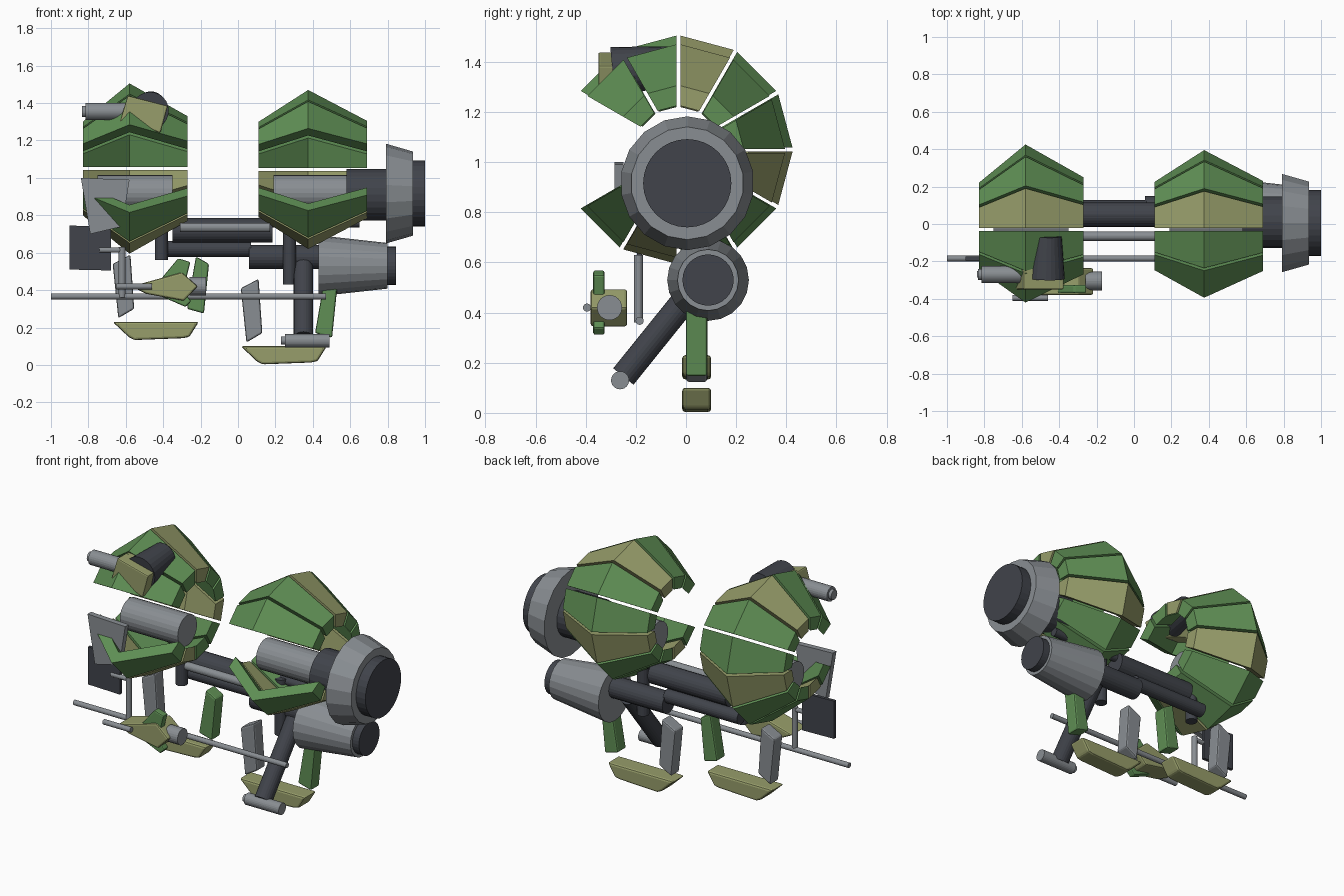
import bpy, bmesh, math
from mathutils import Vector

if "Cube" in bpy.data.objects:
    bpy.data.objects.remove(bpy.data.objects["Cube"])


def material(name, rgb):
    m = bpy.data.materials.new(name)
    m.diffuse_color = (*rgb, 1)
    m.use_nodes = True
    m.node_tree.nodes["Principled BSDF"].inputs["Base Color"].default_value = m.diffuse_color
    return m


GREEN = material("leaf green", (0.115, 0.275, 0.09))
OLIVE = material("olive", (0.31, 0.34, 0.145))
GREY = material("steel grey", (0.25, 0.27, 0.29))
DARK = material("dark slate", (0.052, 0.057, 0.07))


def finish(name, bm, mat):
    bmesh.ops.recalc_face_normals(bm, faces=bm.faces)
    me = bpy.data.meshes.new(name)
    bm.to_mesh(me)
    bm.free()
    me.materials.append(mat)
    ob = bpy.data.objects.new(name, me)
    bpy.context.collection.objects.link(ob)
    return ob


def tube(name, a, b, r1, mat, r2=None, sides=24):
    """Capped cylinder or cone between two points."""
    a, b = Vector(a), Vector(b)
    bm = bmesh.new()
    bmesh.ops.create_cone(bm, cap_ends=True, segments=sides, radius1=r1,
                          radius2=r1 if r2 is None else r2, depth=(b - a).length)
    ob = finish(name, bm, mat)
    ob.rotation_mode = 'QUATERNION'
    ob.rotation_quaternion = (b - a).to_track_quat('Z', 'Y')
    ob.location = (a + b) / 2
    return ob


def xtube(name, x0, x1, y, z, r1, mat, r2=None, sides=24):
    return tube(name, (x0, y, z), (x1, y, z), r1, mat, r2, sides)


def slab(name, outline, y0, y1, mat, bevel=0.0, shift=(0, 0)):
    """Outline in x/z, extruded from y0 to y1."""
    bm = bmesh.new()
    f = bm.faces.new([bm.verts.new((x + shift[0], y0, z + shift[1])) for x, z in outline])
    ext = bmesh.ops.extrude_face_region(bm, geom=[f])
    for v in ext["geom"]:
        if isinstance(v, bmesh.types.BMVert):
            v.co.y = y1
    ob = finish(name, bm, mat)
    if bevel:
        mod = ob.modifiers.new("bevel", 'BEVEL')
        mod.width = bevel
        mod.segments = 2
    return ob


def shell(side, profile, cy, cz, gap=0.008):
    """Ring of ten ridged plates, open toward the front."""
    colours = {60: OLIVE, -30: OLIVE, -120: OLIVE}
    for start in range(-150, 150, 30):
        bm = bmesh.new()
        rings = []
        for deg, off in ((start, gap), (start + 30, -gap)):
            a = math.radians(deg)
            c, s = math.cos(a), math.sin(a)
            rings.append([bm.verts.new((x, cy + r * c - off * s, cz + r * s + off * c))
                          for x, r in profile])
        n = len(profile)
        for i in range(n):
            j = (i + 1) % n
            bm.faces.new((rings[0][i], rings[0][j], rings[1][j], rings[1][i]))
        for ring in rings:      # end faces, one quad on each side of the ridge
            bm.faces.new((ring[0], ring[1], ring[4], ring[5]))
            bm.faces.new((ring[1], ring[2], ring[3], ring[4]))
        finish(f"{side}_shell_plate", bm, colours.get(start, GREEN))


# Segmented shells
shell("left", [(-0.83, 0.25), (-0.58, 0.455), (-0.27, 0.28),
               (-0.27, 0.195), (-0.58, 0.375), (-0.83, 0.17)], -0.03, 1.05)
shell("right", [(0.11, 0.255), (0.375, 0.425), (0.69, 0.26),
                (0.69, 0.18), (0.375, 0.35), (0.11, 0.18)], -0.03, 1.045)

# Cores inside the shells
xtube("left_core", -0.75, -0.35, 0, 0.92, 0.095, GREY)
xtube("right_core", 0.19, 0.58, 0, 0.92, 0.095, GREY)

# Main engine
xtube("engine_shaft", 0.58, 0.80, 0.01, 0.91, 0.137, DARK)
xtube("engine_ring", 0.79, 0.935, 0.005, 0.916, 0.267, GREY, 0.225, 18)
xtube("engine_cap", 0.93, 1.0, 0.005, 0.916, 0.176, DARK, sides=32)

# Lower engine
xtube("lower_shaft", 0.06, 0.45, 0.085, 0.577, 0.064, DARK)
xtube("lower_engine", 0.43, 0.80, 0.088, 0.53, 0.163, GREY, 0.122, 20)
xtube("lower_engine_cap", 0.79, 0.845, 0.088, 0.53, 0.102, DARK, sides=32)

# Cross bars joining both halves
xtube("main_bar", -0.35, 0.185, 0.05, 0.72, 0.065, DARK)
xtube("long_bar", -0.35, 0.65, 0.05, 0.76, 0.026, DARK)
xtube("lower_bar", -0.44, 0.07, 0.085, 0.62, 0.042, DARK)
xtube("pipe", -0.31, 0.17, -0.065, 0.735, 0.025, GREY)
tube("left_post", (-0.41, 0.03, 0.56), (-0.41, 0.03, 0.78), 0.035, DARK)
tube("right_post", (0.275, 0.03, 0.43), (0.275, 0.03, 0.78), 0.035, DARK)

# Front strut and foot
tube("front_strut", (0.35, -0.25, 0.145), (0.35, 0.06, 0.53), 0.052, DARK)
xtube("foot", 0.25, 0.49, -0.263, 0.13, 0.036, GREY)
xtube("foot_tip", 0.23, 0.26, -0.263, 0.13, 0.022, GREY)

# Landing skids with their two legs
for side, shift in (("right", (0, 0)), ("left", (-0.685, 0.13))):
    slab(f"{side}_skid", [(0.015, 0.10), (0.475, 0.10), (0.425, 0.02), (0.39, 0.013),
                          (0.13, 0.003), (0.10, 0.02)], -0.015, 0.1, OLIVE, 0.012, shift)
    slab(f"{side}_inner_leg", [(0.015, 0.41), (0.11, 0.46), (0.13, 0.17), (0.045, 0.12)],
         0.0, 0.085, GREY, 0.01, shift)
    slab(f"{side}_outer_leg", [(0.46, 0.45), (0.53, 0.41), (0.503, 0.145), (0.412, 0.17)],
         0.0, 0.085, GREEN, 0.01, shift)

# Long rod with hanger and side panel
xtube("long_rod", -1.0, 0.47, -0.185, 0.367, 0.016, GREY, sides=16)
tube("rod_hanger", (-0.62, -0.19, 0.36), (-0.62, -0.19, 0.63), 0.018, GREY, sides=16)
xtube("hanger_arm", -0.74, -0.61, -0.19, 0.615, 0.014, GREY, sides=16)
slab("side_panel", [(-0.9, 0.51), (-0.68, 0.505), (-0.68, 0.74), (-0.9, 0.745)],
     -0.195, -0.175, DARK)
slab("front_plate", [(-0.84, 1.0), (-0.58, 0.99), (-0.62, 0.74), (-0.79, 0.70)],
     -0.285, -0.25, GREY)

# Lower pod
slab("pod_body", [(-0.57, 0.42), (-0.30, 0.495), (-0.215, 0.42), (-0.29, 0.343),
                  (-0.49, 0.38)], -0.38, -0.235, OLIVE, 0.01)
slab("pod_upper_fin", [(-0.42, 0.45), (-0.32, 0.57), (-0.255, 0.55), (-0.28, 0.45)],
     -0.37, -0.325, GREEN, 0.008)
slab("pod_lower_fin", [(-0.43, 0.375), (-0.28, 0.38), (-0.25, 0.34), (-0.28, 0.31)],
     -0.37, -0.325, GREEN, 0.008)
xtube("pod_nozzle", -0.26, -0.17, -0.305, 0.42, 0.05, GREY)
xtube("pod_barrel", -0.65, -0.46, -0.395, 0.42, 0.016, GREY, sides=16)

# Upper turret
slab("turret_body", [(-0.635, 1.29), (-0.59, 1.44), (-0.375, 1.385), (-0.415, 1.24),
                     (-0.58, 1.30)], -0.35, -0.225, OLIVE, 0.008)
tube("turret_drum", (-0.47, -0.29, 1.36), (-0.465, -0.065, 1.385), 0.1, DARK, 0.078)
xtube("turret_barrel", -0.815, -0.58, -0.27, 1.355, 0.045, GREY)
xtube("turret_muzzle", -0.835, -0.81, -0.27, 1.355, 0.03, GREY)
